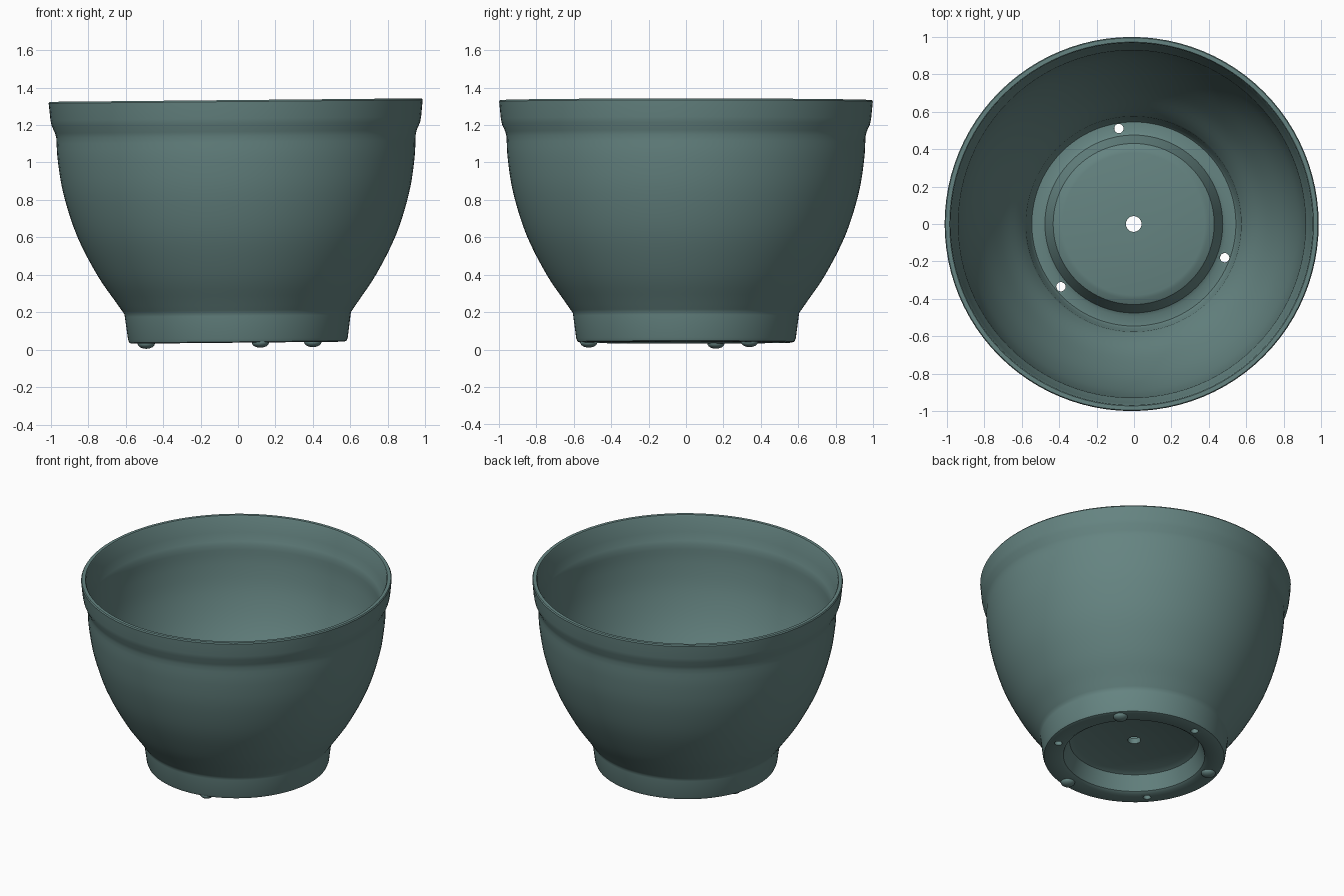
import bpy, bmesh, math
from mathutils import Vector, Matrix

cube = bpy.data.objects.get("Cube")
if cube:
    bpy.data.objects.remove(cube, do_unlink=True)

TILT = Matrix.Rotation(-0.0095, 4, 'Y')   # the pot leans very slightly
SEGMENTS = 96

mat = bpy.data.materials.new("grey green glaze")
mat.use_nodes = True
colour = (0.13, 0.23, 0.22, 1)
mat.diffuse_color = colour
mat.node_tree.nodes["Principled BSDF"].inputs["Base Color"].default_value = colour


def smooth_curve(points, steps=4):
    """Catmull-Rom curve through the profile points."""
    pts = [Vector(p) for p in points]
    pts = [2 * pts[0] - pts[1]] + pts + [2 * pts[-1] - pts[-2]]
    out = []
    for a, b, c, d in zip(pts, pts[1:], pts[2:], pts[3:]):
        for i in range(steps):
            t = i / steps
            out.append(0.5 * (2 * b + (c - a) * t + (2 * a - 5 * b + 4 * c - d) * t * t
                              + (3 * b - a - 3 * c + d) * t ** 3))
    return out + [pts[-2]]


def make_object(name, bm):
    bmesh.ops.recalc_face_normals(bm, faces=bm.faces)
    mesh = bpy.data.meshes.new(name)
    bm.to_mesh(mesh)
    bm.free()
    mesh.materials.append(mat)
    obj = bpy.data.objects.new(name, mesh)
    bpy.context.collection.objects.link(obj)
    return obj


def activate(obj):
    bpy.ops.object.select_all(action='DESELECT')
    obj.select_set(True)
    bpy.context.view_layer.objects.active = obj


def lathe(name, profile):
    """Closed profile revolved around z."""
    bm = bmesh.new()
    rings = []
    for s in range(SEGMENTS):
        a = 2 * math.pi * s / SEGMENTS
        rings.append([bm.verts.new((r * math.cos(a), r * math.sin(a), z)) for r, z in profile])
    n = len(profile)
    for s in range(SEGMENTS):
        here, there = rings[s], rings[(s + 1) % SEGMENTS]
        for i in range(n):
            j = (i + 1) % n
            bm.faces.new((here[i], there[i], there[j], here[j]))
    return make_object(name, bm)


# Wall sections: underside recess, outside, inside, groove and raised floor
underside = [(0.042, 0.165), (0.38, 0.165), (0.415, 0.15), (0.455, 0.05),
             (0.475, 0.037), (0.565, 0.037)]
foot_ring = [(0.58, 0.042), (0.587, 0.06), (0.603, 0.18)]
body = smooth_curve([(0.605, 0.195), (0.65, 0.26), (0.745, 0.40), (0.852, 0.61),
                     (0.922, 0.83), (0.952, 1.01), (0.96, 1.14)])
collar = [(0.966, 1.165), (0.984, 1.205), (0.99, 1.235), (0.999, 1.325), (0.994, 1.333)]
inner_rim = [(0.972, 1.333), (0.967, 1.325), (0.955, 1.22), (0.935, 1.165)]
inside = smooth_curve([(0.928, 1.14), (0.92, 1.01), (0.89, 0.83), (0.82, 0.62),
                       (0.712, 0.41), (0.615, 0.27), (0.575, 0.205)])
floor = [(0.56, 0.10), (0.545, 0.08), (0.495, 0.08), (0.475, 0.09),
         (0.43, 0.185), (0.40, 0.20), (0.38, 0.205), (0.042, 0.205)]
pot = lathe("bowl_pot", [tuple(p) for p in
                         underside + foot_ring + body + collar + inner_rim + inside + floor])

# Three drain holes through the groove
activate(pot)
for x, y in ((-0.08, 0.51), (0.485, -0.18), (-0.39, -0.335)):
    bm = bmesh.new()
    bmesh.ops.create_cone(bm, cap_ends=True, segments=20, radius1=0.025, radius2=0.025,
                          depth=0.14, matrix=Matrix.Translation((x, y, 0.06)))
    cutter = make_object("drain_hole_cutter", bm)
    cutter.hide_render = True
    mod = pot.modifiers.new("drain_hole", 'BOOLEAN')
    mod.operation = 'DIFFERENCE'
    mod.solver = 'EXACT'
    mod.object = cutter
    activate(pot)
    bpy.ops.object.modifier_apply(modifier=mod.name)
    bpy.data.objects.remove(cutter, do_unlink=True)

# Three small rounded feet under the foot ring
feet = []
for i, (x, y) in enumerate(((-0.49, 0.16), (0.12, -0.52), (0.40, 0.34))):
    bm = bmesh.new()
    bmesh.ops.create_uvsphere(bm, u_segments=20, v_segments=12, radius=1)
    bmesh.ops.transform(bm, verts=bm.verts, matrix=Matrix.Translation((x, y, 0.037))
                        @ Matrix.Diagonal((0.046, 0.046, 0.028, 1)))
    feet.append(make_object("foot_%d" % (i + 1), bm))

# Lean and shading
for obj in [pot] + feet:
    obj.data.transform(TILT)
    activate(obj)
    bpy.ops.object.shade_smooth_by_angle(angle=math.radians(35))
